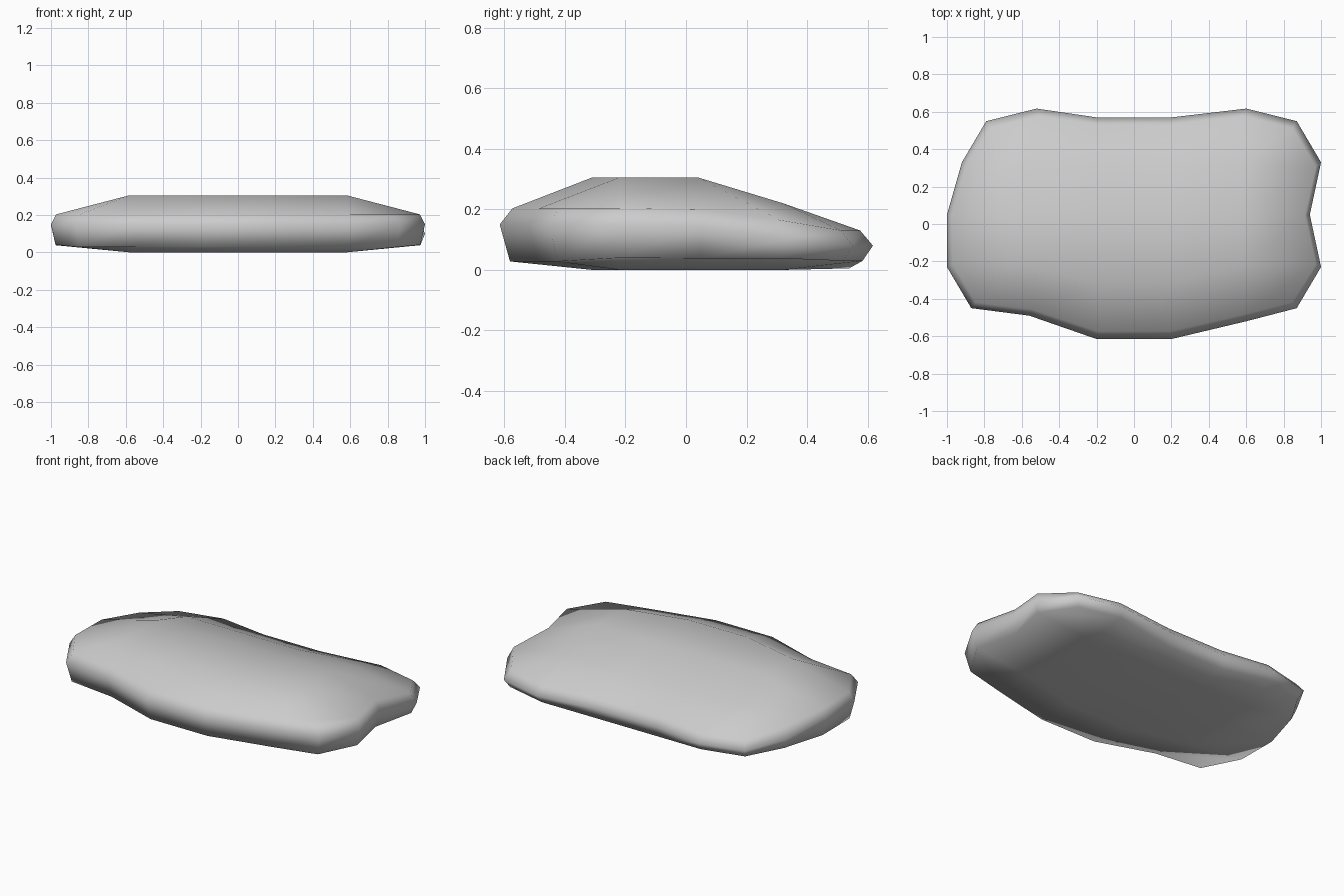
import bpy, bmesh

if "Cube" in bpy.data.objects:
    bpy.data.objects.remove(bpy.data.objects["Cube"])

# Plan outline, counter-clockwise from the front left corner
outline = [(-.87, -.45), (-.56, -.49), (-.2, -.615), (.2, -.615), (.6, -.52), (.87, -.45),
           (1, -.23), (.94, .05), (1, .33), (.87, .55),
           (.6, .617), (.2, .57), (-.2, .57), (-.52, .617), (-.79, .55),
           (-.92, .33), (-1, .05), (-1, -.23)]
# Grid cell (column, row) of every outline point on a 6 x 5 grid
cells = ([(i, 0) for i in range(6)] + [(5, j) for j in (1, 2, 3)]
         + [(i, 4) for i in range(5, -1, -1)] + [(0, j) for j in (3, 2, 1)])

# Heights per row, front to back
girdle_z = [.15, .15, .145, .10, .08]
upper_z = [.203, .203, .20, .165, .13]
lower_z = [.028, .04, .038, .038, .03]
crown_z = [.305, .305, .22]

bm = bmesh.new()


def ring(sx, sy, heights):
    return {c: bm.verts.new((x * sx, y * sy, heights[c[1]]))
            for c, (x, y) in zip(cells, outline)}


def fill_cap(grid, heights, flip):
    # Inner vertices, bowed forward in the middle of the front row
    for j, y in enumerate((-.22, .04, .32)):
        for i, x in enumerate((-.58, -.2, .2, .58)):
            bow = -.09 if j == 0 and i in (1, 2) else 0
            grid[(i + 1, j + 1)] = bm.verts.new((x, y + bow, heights[j]))
    for i in range(5):
        for j in range(4):
            quad = [grid[c] for c in ((i, j), (i + 1, j), (i + 1, j + 1), (i, j + 1))]
            bm.faces.new(quad[::-1] if flip else quad)


lower = ring(.975, .945, lower_z)
girdle = ring(1, 1, girdle_z)
upper = ring(.972, .932, upper_z)
for i in (2, 3):
    lower[(i, 4)].co.z = .005

# Side bands
for a, b in ((lower, girdle), (girdle, upper)):
    for k, c in enumerate(cells):
        n = cells[(k + 1) % len(cells)]
        bm.faces.new((a[c], a[n], b[n], b[c]))

# Top and underside
fill_cap(upper, crown_z, False)
fill_cap(lower, [0, 0, 0], True)

bmesh.ops.recalc_face_normals(bm, faces=bm.faces)
for f in bm.faces:
    f.smooth = True
mesh = bpy.data.meshes.new("flat_stone")
bm.to_mesh(mesh)
bm.free()
bpy.context.collection.objects.link(bpy.data.objects.new("flat_stone", mesh))
